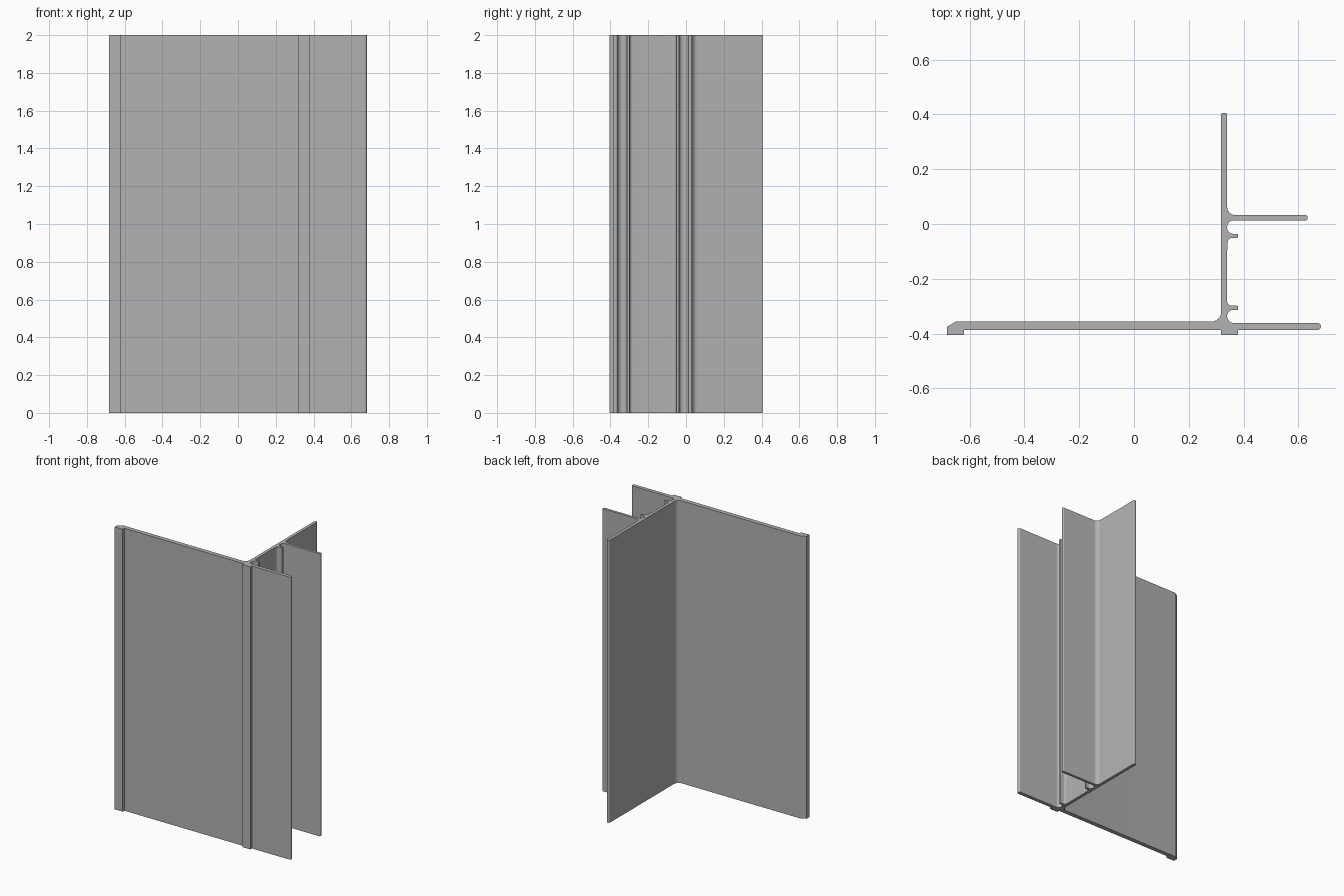
import bpy
import bmesh
from math import sin, cos, pi
from mathutils import Vector

HEIGHT = 2.0
ARC_STEPS = 6

cube = bpy.data.objects.get("Cube")
if cube:
    bpy.data.objects.remove(cube, do_unlink=True)

# Plain aluminium grey
metal = bpy.data.materials.new("aluminium_grey")
metal.use_nodes = True
grey = (0.445, 0.445, 0.445, 1)
metal.diffuse_color = grey
metal.node_tree.nodes["Principled BSDF"].inputs["Base Color"].default_value = grey

# Wall faces and flange levels
OUT, IN = 0.318, 0.34
FRONT, PLATE = -0.405, -0.387
LIP = 0.38

# Cross-section corners: x, y and optional fillet radius
front_plate = [(-0.682, FRONT), (-0.62, FRONT), (-0.62, PLATE), (OUT, PLATE),
               (OUT, FRONT), (LIP, FRONT), (LIP, PLATE)]
front_flange = [(0.682, PLATE, 0.012), (0.682, -0.361, 0.012), (IN, -0.361, 0.023)]
front_hook = [(IN, -0.313, 0.022), (LIP, -0.313), (LIP, -0.298, 0.005),
              (IN, -0.298, 0.015)]
wall_step = [(IN, -0.095), (IN + 0.002, -0.095)]
rear_hook = [(IN + 0.002, -0.051, 0.015), (LIP, -0.051, 0.005), (LIP, -0.036),
             (IN, -0.036, 0.022)]
rear_flange = [(IN, 0.013, 0.023), (0.633, 0.013, 0.006), (0.633, 0.032, 0.006),
               (IN, 0.032, 0.03)]
wall = [(IN, 0.405, 0.006), (OUT, 0.405, 0.006), (OUT, -0.356, 0.035)]
plate_end = [(-0.65, -0.356), (-0.682, -0.375)]
corners = (front_plate + front_flange + front_hook + wall_step + rear_hook
           + rear_flange + wall + plate_end)


def rounded(points):
    """Replace each right-angled corner that has a radius by an arc."""
    outline = []
    for i, (x, y, *radius) in enumerate(points):
        p = Vector((x, y))
        if not radius:
            outline.append(p)
            continue
        r = radius[0]
        back = (Vector(points[i - 1][:2]) - p).normalized() * r
        ahead = (Vector(points[(i + 1) % len(points)][:2]) - p).normalized() * r
        for k in range(ARC_STEPS + 1):
            a = pi / 2 * k / ARC_STEPS
            outline.append(p + back * (1 - sin(a)) + ahead * (1 - cos(a)))
    return outline


# Extrude the section into a full-height bar
bm = bmesh.new()
section = bm.faces.new([bm.verts.new((p.x, p.y, 0)) for p in rounded(corners)])
extruded = bmesh.ops.extrude_face_region(bm, geom=[section], use_keep_orig=True)
top = [v for v in extruded["geom"] if isinstance(v, bmesh.types.BMVert)]
bmesh.ops.translate(bm, verts=top, vec=(0, 0, HEIGHT))
bmesh.ops.recalc_face_normals(bm, faces=bm.faces)
mesh = bpy.data.meshes.new("extruded_profile")
bm.to_mesh(mesh)
bm.free()
mesh.materials.append(metal)

profile = bpy.data.objects.new("extruded_profile", mesh)
bpy.context.collection.objects.link(profile)
bpy.ops.object.select_all(action="DESELECT")
profile.select_set(True)
bpy.context.view_layer.objects.active = profile
bpy.ops.object.shade_smooth_by_angle(angle=pi / 7)
